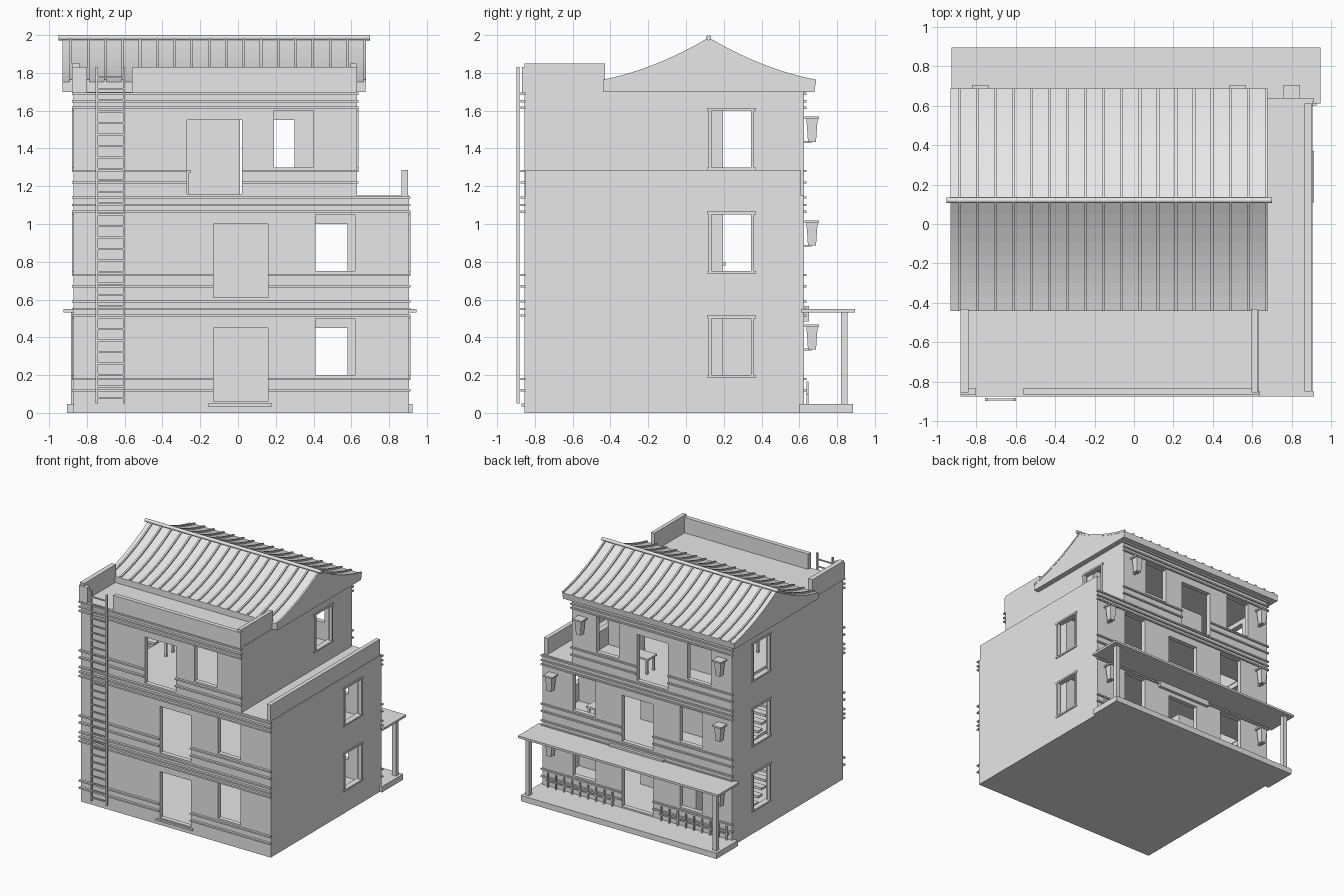
import bpy, bmesh, math
from mathutils import Vector

if "Cube" in bpy.data.objects:
    bpy.data.objects.remove(bpy.data.objects["Cube"])

GREY = bpy.data.materials.new("plain_grey")
GREY.diffuse_color = (0.8, 0.8, 0.8, 1)
GREY.use_nodes = True
GREY.node_tree.nodes["Principled BSDF"].inputs["Base Color"].default_value = GREY.diffuse_color


def finish(name, bm):
    bmesh.ops.recalc_face_normals(bm, faces=bm.faces)
    me = bpy.data.meshes.new(name)
    bm.to_mesh(me)
    bm.free()
    me.materials.append(GREY)
    ob = bpy.data.objects.new(name, me)
    bpy.context.collection.objects.link(ob)
    return ob


def add_box(bm, x0, x1, y0, y1, z0, z1):
    vs = bmesh.ops.create_cube(bm, size=1)["verts"]
    for v in vs:
        v.co = Vector(((x0 + x1) / 2 + v.co.x * (x1 - x0),
                       (y0 + y1) / 2 + v.co.y * (y1 - y0),
                       (z0 + z1) / 2 + v.co.z * (z1 - z0)))


def boxes(name, items):
    bm = bmesh.new()
    for b in items:
        add_box(bm, *b)
    return finish(name, bm)


def prism(name, pts, axis, a, b):
    """Extrude a 2D outline along x or y (outline is (other axis, z))."""
    bm = bmesh.new()
    co = [(a, p, z) if axis == "x" else (p, a, z) for p, z in pts]
    face = bm.faces.new([bm.verts.new(c) for c in co])
    out = bmesh.ops.extrude_face_region(bm, geom=[face])["geom"]
    step = Vector((b - a, 0, 0)) if axis == "x" else Vector((0, b - a, 0))
    bmesh.ops.translate(bm, vec=step, verts=[v for v in out if isinstance(v, bmesh.types.BMVert)])
    return finish(name, bm)


def cut(ob, name, items):
    cutter = boxes(name, items)
    cutter.hide_render = True
    mod = ob.modifiers.new(name, "BOOLEAN")
    mod.operation, mod.solver, mod.object = "DIFFERENCE", "EXACT", cutter
    bpy.context.view_layer.update()
    me = bpy.data.meshes.new_from_object(ob.evaluated_get(bpy.context.evaluated_depsgraph_get()))
    ob.modifiers.clear()
    ob.data = me
    bpy.data.objects.remove(cutter)


L, R, R3, F, B = -0.87, 0.905, 0.63, -0.855, 0.625     # wall planes
FLOORS = [0.05, 0.60, 1.15]
DOORS = [(-0.13, 0.16), (-0.13, 0.16), (-0.27, 0.02)]
RIGHT_WIN = [(0.41, 0.62), (0.41, 0.62), (0.19, 0.40)]
LEFT_WIN = [(-0.59, -0.38), (-0.59, -0.38), (-0.67, -0.45)]
ENDS = [R, R, R3]

# hollow house body with rooms, stairwells and openings
house = prism("house_walls", [(L, 0), (R, 0), (R, 1.15), (R3, 1.15), (R3, 1.7), (L, 1.7)], "y", F, B)
cut(house, "rooms", [(L + .04, e - .04, F + .04, B - .04, f, f + .49) for f, e in zip(FLOORS, ENDS)])
cut(house, "stairwells", [(L + .045, -.62, -.3, .3, f - .1, f + .05) for f in FLOORS[1:]])
holes = []
for i, f in enumerate(FLOORS):
    z0, z1 = f + .15, f + .45
    e = ENDS[i]
    for y0, y1 in ((F - .1, F + .1), (B - .1, B + .1)):
        holes.append((*DOORS[i], y0, y1, f + .01, f + .40))
        holes.append((*RIGHT_WIN[i], y0, y1, z0, z1))
    holes.append((*LEFT_WIN[i], B - .1, B + .1, z0, z1))
    holes += [(x - .1, x + .1, .12, .36, z0, z1) for x in (L, e)]
cut(house, "openings", holes)

# thin frames on the side windows
frames = []
for f, e in zip(FLOORS, ENDS):
    for x0, x1 in ((L - .008, L + .02), (e - .02, e + .008)):
        frames += [(x0, x1, .11, .37, f + .45, f + .465), (x0, x1, .11, .37, f + .137, f + .15),
                   (x0, x1, .12, .135, f + .15, f + .45), (x0, x1, .345, .36, f + .15, f + .45)]
boxes("side_window_frames", frames)

# decorative bands on front and back, broken at the doors
bands = []
for i, f in enumerate(FLOORS):
    for dz in (.07, .13, .465, .50, .54):
        spans = [(L - .01, ENDS[i] + .008)]
        if dz < .4:
            spans = [(L - .01, DOORS[i][0]), (DOORS[i][1], ENDS[i] + .008)]
        for a, b in spans:
            for y0, y1 in ((F - .02, F + .005), (B - .005, B + .013)):
                bands.append((a, b, y0, y1, f + dz - .006, f + dz + .006))
boxes("facade_bands", bands)

# inner partitions with a doorway
for i, (f, d0) in enumerate(zip(FLOORS, (.29, .29, .01))):
    e, d1 = ENDS[i] - .035, d0 + .29
    prism("partition_wall", [(-.55, f), (d0, f), (d0, f + .4), (d1, f + .4), (d1, f), (e, f),
                             (e, f + .49), (-.55, f + .49)], "y", .12, .195)

# stairs along the left wall
steps = []
for f in FLOORS[:2]:
    for k in range(11):
        y, z = .36 - k * .05, f + (k + 1) * .05
        steps.append((L + .05, -.64, y - .06, y, z - .02, z))
boxes("stair_treads", steps)

# furniture
boxes("cabinet", [(-.36, -.15, .195, .38, .05, .5)])
tables = []
for f, x, y in ((.60, .5, .42), (1.15, -.35, -.3), (1.15, .12, .42)):
    tables.append((x - .1, x + .1, y - .06, y + .06, f + .12, f + .135))
    tables += [(x + sx * .08 - .008, x + sx * .08 + .008, y + sy * .045 - .008, y + sy * .045 + .008, f, f + .12)
               for sx in (-1, 1) for sy in (-1, 1)]
boxes("tables", tables)

# terrace parapets
boxes("upper_parapet", [(L - .01, L + .03, F, -.43, 1.69, 1.85), (R3 - .035, R3 - .003, F, -.43, 1.69, 1.85),
                        (-.56, R3, F - .012, F + .025, 1.69, 1.83),
                        (L - .01, -.80, F - .012, F + .022, 1.69, 1.83)])
boxes("side_parapet", [(R - .04, R - .005, -.85, .61, 1.14, 1.285)])

# porch, posts, canopy and sign plate
boxes("porch_base", [(-.905, .925, .60, .885, 0, .048)])
boxes("front_step", [(-.16, .18, F - .015, F + .01, .035, .05)])
boxes("porch_posts", [(x - .018, x + .018, .82, .856, .045, .535) for x in (-.865, .885)])
boxes("porch_canopy", [(-.925, .945, .61, .895, .532, .55)])
boxes("sign_plate", [(-.24, .27, .62, .65, .485, .565)])

# low fences beside the back door
fence = []
for a, b in ((-.85, -.2), (.22, .86)):
    fence.append((a, b, .638, .648, .095, .105))
    for k in range(9):
        x = a + .02 + (b - a - .04) * k / 8
        fence.append((x - .006, x + .006, .637, .649, .045, .165))
boxes("porch_fences", fence)

# wall lanterns
bm = bmesh.new()
for f, xs in zip(FLOORS, ((-.78, .80), (-.78, .80), (-.78, .525))):
    for x in xs:
        m = bmesh.ops.create_cone(bm, cap_ends=True, segments=4, radius1=.030, radius2=.042, depth=.12)["verts"]
        for v in m:
            cx, cy = v.co.x, v.co.y
            v.co.x = x + (cx - cy) * .707
            v.co.y = .667 + (cx + cy) * .707
            v.co.z += f + .345
        add_box(bm, x - .042, x + .042, .628, .705, f + .405, f + .418)
        add_box(bm, x - .01, x + .01, .62, .665, f + .28, f + .29)
finish("wall_lanterns", bm)

# curved gable roof
RIDGE = .12


def roof_z(t):
    """Height from ridge (t=0) to eave (t=1)."""
    return 1.975 - .335 * t + .112 * t * t


def half(sign, n=8):
    w = .567 if sign > 0 else .56
    return [(RIDGE + sign * w * k / n, roof_z(k / n)) for k in range(n + 1)]


outline = half(-1)[::-1] + half(1)[1:]
prism("roof", outline + [(.68, 1.7), (-.44, 1.7)], "x", -.93, .675)

# raised tile ribs following the roof curve
for k in range(18):
    x = -.885 + k * .0915
    if x > .68:
        continue
    prism("tile_rib", [(y, z + .012) for y, z in outline] + [(y, z - .005) for y, z in outline[::-1]],
          "x", x - .007, x + .007)

# ridge pole
bm = bmesh.new()
bmesh.ops.create_cone(bm, cap_ends=True, segments=12, radius1=.014, radius2=.014, depth=1.65)
for v in bm.verts:
    v.co = Vector((v.co.z - .125, v.co.x + RIDGE, v.co.y + 1.986))
ridge = finish("ridge_pole", bm)
for p in ridge.data.polygons:
    p.use_smooth = len(p.vertices) == 4
for ed in ridge.data.edges:
    a, b = (ridge.data.vertices[i].co.x for i in ed.vertices)
    ed.use_edge_sharp = abs(a - b) < .01

# ladder
ladder = [(x - .006, x + .006, -.897, -.882, .05, 1.83) for x in (-.748, -.604)]
ladder += [(-.748, -.604, -.894, -.885, .08 + k * .0606 - .005, .08 + k * .0606 + .005) for k in range(29)]
boxes("ladder", ladder)
